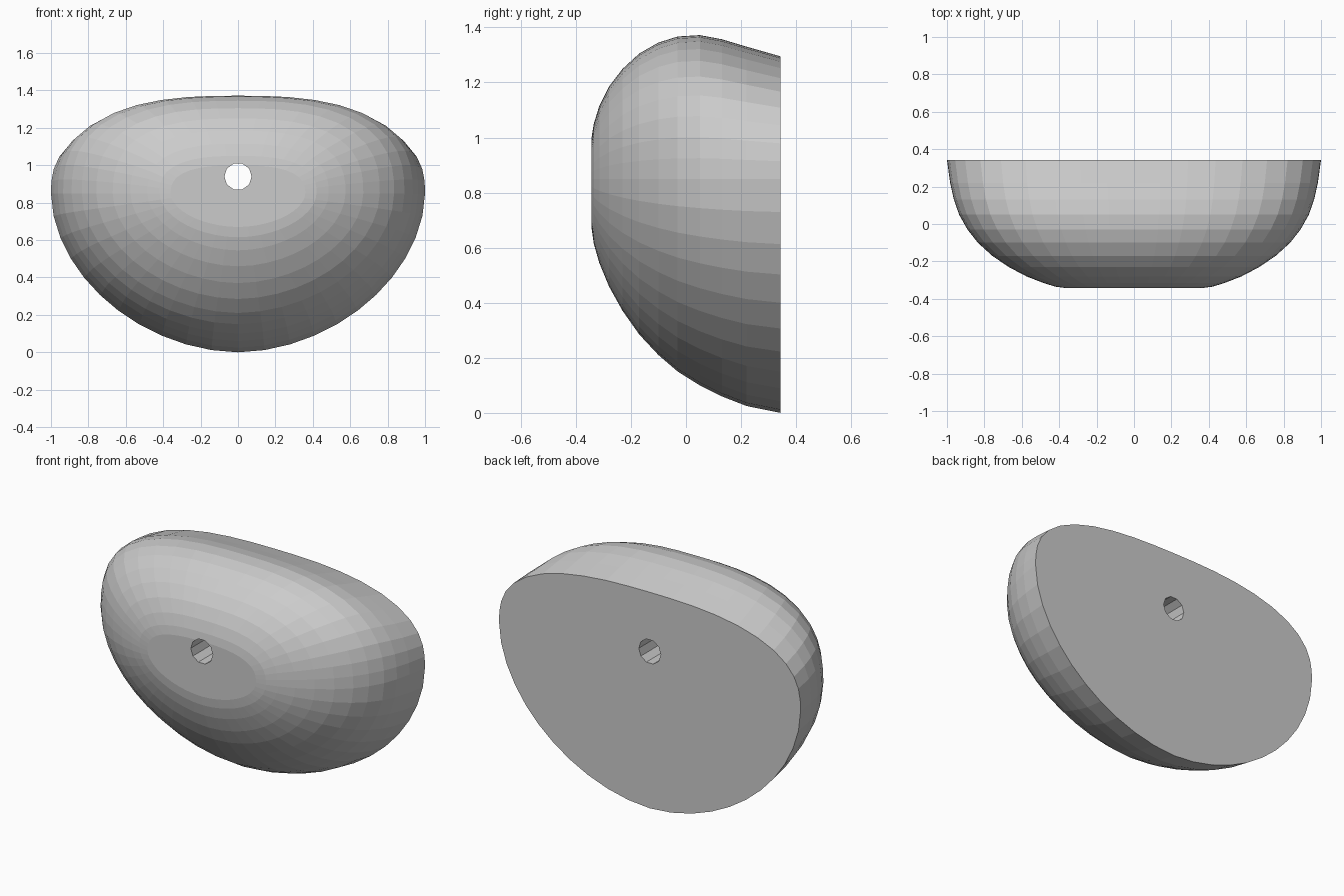
import bpy, bmesh, math

if "Cube" in bpy.data.objects:
    bpy.data.objects.remove(bpy.data.objects["Cube"])

# Slices from flat back to front: y, half width, bottom z, top z
SLICES = [
    (0.343, 1.00, 0.00, 1.295),
    (0.22, 0.983, 0.025, 1.33),
    (0.13, 0.963, 0.06, 1.357),
    (0.05, 0.935, 0.10, 1.372),
    (-0.03, 0.89, 0.15, 1.367),
    (-0.10, 0.835, 0.21, 1.345),
    (-0.17, 0.758, 0.285, 1.305),
    (-0.23, 0.67, 0.37, 1.25),
    (-0.28, 0.575, 0.46, 1.185),
    (-0.315, 0.485, 0.545, 1.115),
    (-0.335, 0.42, 0.615, 1.05),
    (-0.343, 0.36, 0.67, 1.00),
]
SEGMENTS = 44
WIDEST_Z = 0.85


def outline(y, w, b, t):
    """Squarish top half, rounder lower half."""
    pts = []
    for i in range(SEGMENTS):
        a = 2 * math.pi * i / SEGMENTS
        c, s = math.cos(a), math.sin(a)
        n, h = (2.65, t - WIDEST_Z) if s >= 0 else (1.87, WIDEST_Z - b)
        r = (abs(c) ** n + abs(s) ** n) ** (-1 / n)
        pts.append((w * r * c, y, WIDEST_Z + h * r * s))
    return pts


def make_object(name, bm):
    bmesh.ops.recalc_face_normals(bm, faces=bm.faces)
    mesh = bpy.data.meshes.new(name)
    bm.to_mesh(mesh)
    bm.free()
    obj = bpy.data.objects.new(name, mesh)
    bpy.context.collection.objects.link(obj)
    return obj


# Solid body lofted through the slices, capped front and back
bm = bmesh.new()
rings = [[bm.verts.new(p) for p in outline(*s)] for s in SLICES]
for r0, r1 in zip(rings, rings[1:]):
    for i in range(SEGMENTS):
        j = (i + 1) % SEGMENTS
        bm.faces.new((r0[i], r0[j], r1[j], r1[i]))
bm.faces.new(rings[0])
bm.faces.new(rings[-1])
body = make_object("rounded_body", bm)

# Through hole
bm = bmesh.new()
hole = [[bm.verts.new((0.073 * math.sin(math.pi * (2 * i + 1) / 10), y,
                       0.94 - 0.073 * math.cos(math.pi * (2 * i + 1) / 10)))
         for i in range(10)] for y in (-0.6, 0.6)]
for i in range(10):
    j = (i + 1) % 10
    bm.faces.new((hole[0][i], hole[0][j], hole[1][j], hole[1][i]))
bm.faces.new(hole[0])
bm.faces.new(hole[1])
cutter = make_object("hole_cutter", bm)
cutter.hide_render = True

cut = body.modifiers.new("through_hole", 'BOOLEAN')
cut.operation = 'DIFFERENCE'
cut.solver = 'EXACT'
cut.object = cutter
bpy.context.view_layer.objects.active = body
body.select_set(True)
bpy.ops.object.modifier_apply(modifier=cut.name)
bpy.data.objects.remove(cutter)
